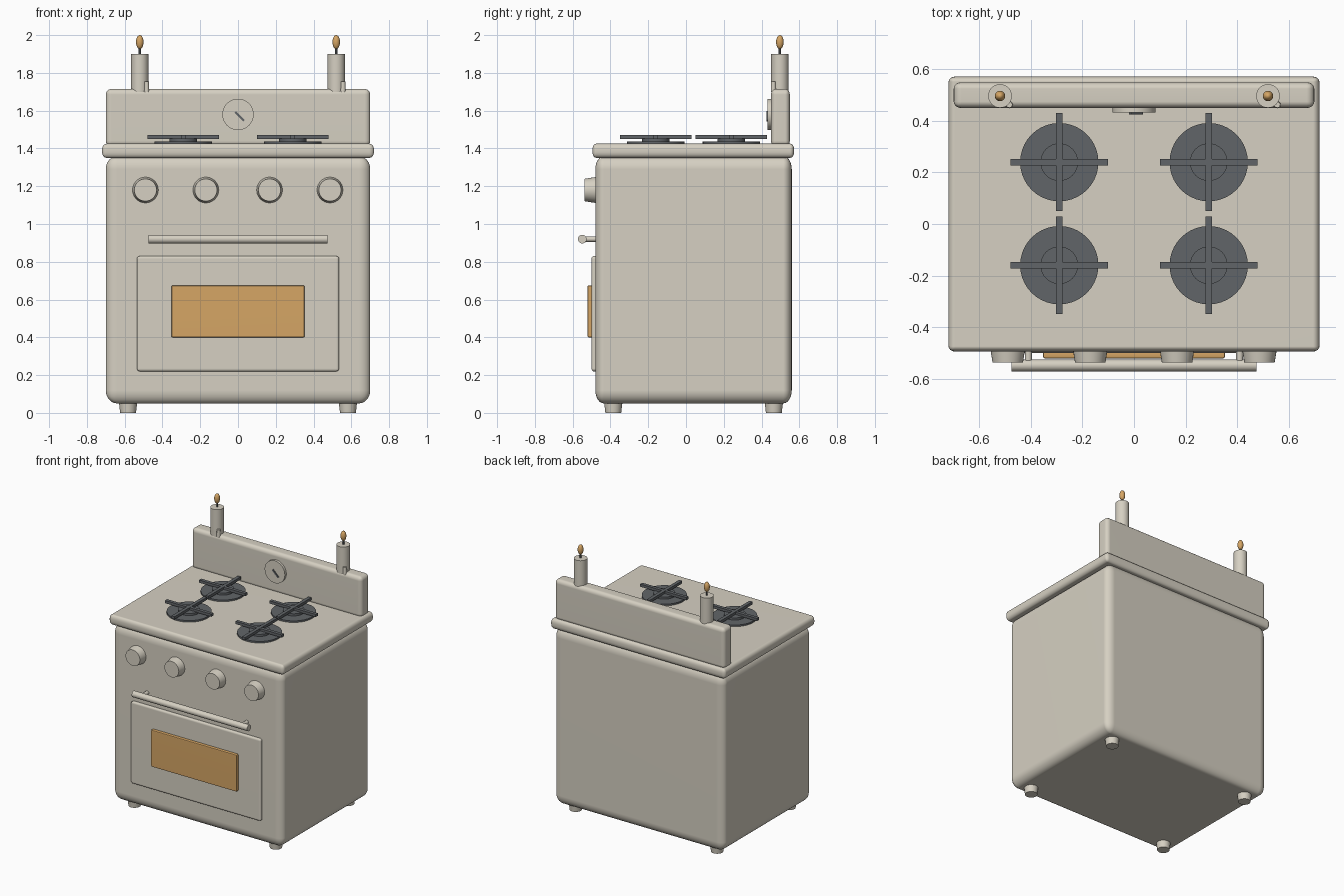
import bpy, bmesh, math
from mathutils import Matrix, Vector

if "Cube" in bpy.data.objects:
    bpy.data.objects.remove(bpy.data.objects["Cube"], do_unlink=True)


def material(name, rgb):
    m = bpy.data.materials.new(name)
    m.use_nodes = True
    m.diffuse_color = (*rgb, 1)
    m.node_tree.nodes["Principled BSDF"].inputs["Base Color"].default_value = (*rgb, 1)
    return m


cream = material("cream enamel", (0.67, 0.63, 0.54))
amber = material("amber glow", (0.67, 0.38, 0.13))
iron = material("cast iron", (0.12, 0.13, 0.14))


def finish(name, bm, mat):
    me = bpy.data.meshes.new(name)
    bm.to_mesh(me)
    bm.free()
    me.materials.append(mat)
    me.shade_smooth()
    me.set_sharp_from_angle(angle=math.radians(35))
    ob = bpy.data.objects.new(name, me)
    bpy.context.collection.objects.link(ob)
    return ob


def box(name, lo, hi, mat, r=None, segments=4):
    """Box between two corners; r gives the rounding along x, y and z."""
    lo, hi = Vector(lo), Vector(hi)
    r3 = Vector(r) if r else Vector((1, 1, 1))
    size = hi - lo
    bm = bmesh.new()
    bmesh.ops.create_cube(bm, size=1)
    bmesh.ops.scale(bm, verts=bm.verts, vec=[s / q for s, q in zip(size, r3)])
    if r:
        bmesh.ops.bevel(bm, geom=bm.edges[:], offset=1, segments=segments,
                        profile=0.5, affect='EDGES', clamp_overlap=True)
    bmesh.ops.scale(bm, verts=bm.verts, vec=r3)
    bmesh.ops.translate(bm, verts=bm.verts, vec=(lo + hi) / 2)
    ob = finish(name, bm, mat)
    if r:
        ob.modifiers.new("even shading", 'WEIGHTED_NORMAL').keep_sharp = True
    return ob


def rod(name, a, b, r1, r2, mat, sides=32):
    """Cylinder or cone from point a to point b."""
    a, b = Vector(a), Vector(b)
    d = b - a
    bm = bmesh.new()
    turn = d.to_track_quat('Z', 'Y').to_matrix().to_4x4()
    bmesh.ops.create_cone(bm, cap_ends=True, segments=sides, radius1=r1, radius2=r2,
                          depth=d.length, matrix=Matrix.Translation((a + b) / 2) @ turn)
    return finish(name, bm, mat)


# Main shell
box("oven_body", (-0.7, -0.48, 0.05), (0.7, 0.56, 1.36), cream, (0.06, 0.045, 0.07), 6)
box("cooktop", (-0.72, -0.495, 1.35), (0.72, 0.572, 1.425), cream, (0.025, 0.02, 0.03))
box("back_panel", (-0.7, 0.45, 1.41), (0.7, 0.55, 1.715), cream, (0.03, 0.025, 0.03))

# Door, window and handle
box("oven_door", (-0.535, -0.5, 0.22), (0.535, -0.46, 0.83), cream, (0.015, 0.01, 0.015))
box("door_window", (-0.353, -0.522, 0.4), (0.353, -0.49, 0.675), amber, (0.008, 0.008, 0.008), 2)
rod("door_handle", (-0.475, -0.549, 0.92), (0.475, -0.549, 0.92), 0.023, 0.023, cream)
for side, x in (("right", -0.41), ("left", 0.41)):
    rod(side + "_handle_post", (x, -0.46, 0.92), (x, -0.549, 0.92), 0.014, 0.014, cream, 16)

# Control knobs
for i, x in enumerate((-0.49, -0.17, 0.167, 0.487)):
    rod(f"knob_{i + 1}", (x, -0.47, 1.18), (x, -0.538, 1.18), 0.07, 0.059, cream)

# Feet
for fy, y in (("front", -0.385), ("back", 0.465)):
    for fx, x in (("right", -0.582), ("left", 0.582)):
        rod(f"{fy}_{fx}_foot", (x, y, 0), (x, y, 0.07), 0.042, 0.05, cream, 24)

# Burners with crossed grates
for by, y in (("front", -0.16), ("back", 0.24)):
    for bx, x in (("right", -0.29), ("left", 0.29)):
        n = f"{by}_{bx}_"
        rod(n + "burner_plate", (x, y, 1.42), (x, y, 1.437), 0.152, 0.152, iron, 40)
        rod(n + "burner_cap", (x, y, 1.43), (x, y, 1.453), 0.073, 0.073, iron)
        box(n + "grate_bar_across", (x - 0.19, y - 0.0125, 1.45), (x + 0.19, y + 0.0125, 1.47), iron)
        box(n + "grate_bar_along", (x - 0.0125, y - 0.19, 1.451), (x + 0.0125, y + 0.19, 1.471), iron)

# Dial with pointer
rod("dial", (0, 0.46, 1.58), (0, 0.432, 1.58), 0.083, 0.083, cream, 40)
pointer = box("dial_pointer", (-0.033, -0.004, -0.006), (0.033, 0.004, 0.006), iron)
pointer.location = (0.008, 0.43, 1.57)
pointer.rotation_euler.y = math.radians(45)

# Candles
for side, x in (("right", -0.52), ("left", 0.52)):
    y = 0.497
    rod(side + "_candle", (x, y, 1.7), (x, y, 1.9), 0.046, 0.046, cream)
    rod(side + "_wax_drip", (x + 0.036, y - 0.034, 1.7), (x + 0.036, y - 0.034, 1.755),
        0.014, 0.012, cream, 12)
    rod(side + "_wick", (x, y, 1.89), (x, y, 1.94), 0.006, 0.006, iron, 10)
    bm = bmesh.new()
    bmesh.ops.create_uvsphere(bm, u_segments=20, v_segments=12, radius=1)
    bmesh.ops.scale(bm, verts=bm.verts, vec=(0.02, 0.02, 0.037))
    bmesh.ops.translate(bm, verts=bm.verts, vec=(x, y, 1.963))
    finish(side + "_flame", bm, amber)
